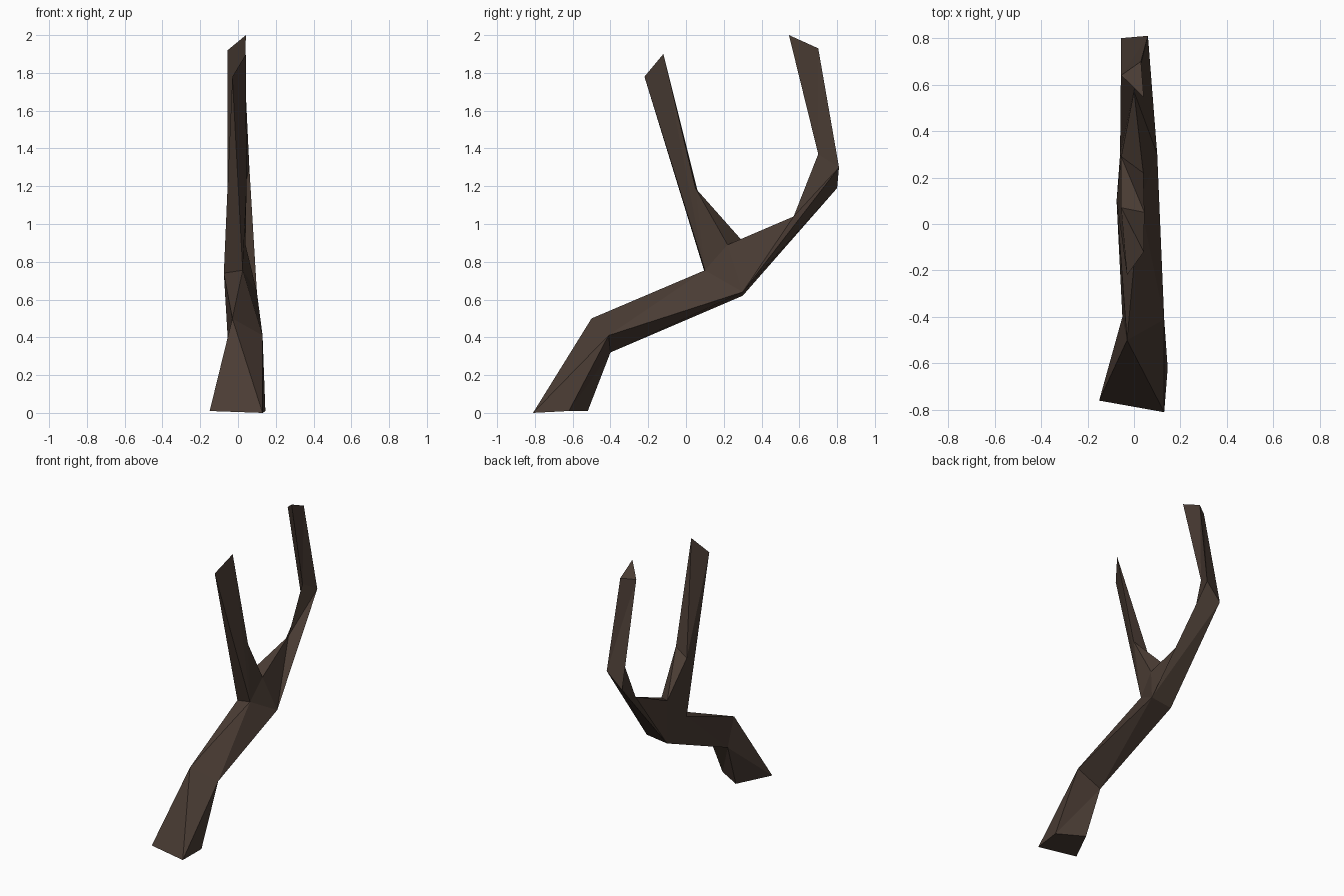
import bpy
import bmesh

if "Cube" in bpy.data.objects:
    bpy.data.objects.remove(bpy.data.objects["Cube"], do_unlink=True)

# Bark material
bark = bpy.data.materials.new("dark_bark")
bark.use_nodes = True
colour = (0.068, 0.045, 0.034, 1)
bark.diffuse_color = colour
bsdf = bark.node_tree.nodes["Principled BSDF"]
bsdf.inputs["Base Color"].default_value = colour
bsdf.inputs["Roughness"].default_value = 0.9

bm = bmesh.new()


def ring(*points):
    """Corner vertices of one cross-section."""
    return [bm.verts.new(p) for p in points]


def faces(*corner_lists):
    for corners in corner_lists:
        bm.faces.new(corners)


def sleeve(lower, upper):
    """Join two cross-sections with the same number of corners."""
    for i in range(len(lower)):
        j = (i + 1) % len(lower)
        faces((lower[i], lower[j], upper[j]), (lower[i], upper[j], upper[i]))


# Cross-sections from the cut foot up to the fork
foot = ring((-.15, -.76, .01), (.13, -.81, 0), (.145, -.62, .01), (-.03, -.52, .01))
knee = ring((-.03, -.5, .5), (.13, -.41, .41), (-.05, -.4, .32))
crotch = ring((.025, .1, .755), (-.075, .1, .74))
belly = ring((.1, .3, .64), (-.06, .3, .62))
saddle = ring((.04, .22, .89), (-.055, .29, .92))

# Cross-sections of the two arms
front_joint = ring((.045, .05, 1.19), (-.055, .07, 1.14))
front_tip = ring((.042, -.12, 1.9), (-.03, -.22, 1.78))
shoulder, = ring((0, .57, 1.04))
elbow = ring((.02, .7, 1.37), (.06, .81, 1.3), (-.055, .8, 1.19))
back_tip = ring((.042, .545, 2), (.03, .7, 1.93), (-.055, .64, 1.92))

foot_a, foot_b, foot_c, foot_d = foot
knee_top, knee_left, knee_low = knee
crotch_l, crotch_r = crotch
belly_l, belly_r = belly
saddle_l, saddle_r = saddle
joint_l, joint_r = front_joint
tip_high, tip_low = front_tip
elbow_in, elbow_l, elbow_r = elbow

# Flared foot
faces(
    foot,
    (foot_a, foot_b, knee_top),
    (foot_b, knee_left, knee_top),
    (foot_b, foot_c, knee_left),
    (foot_c, foot_d, knee_low),
    (foot_c, knee_low, knee_left),
    (foot_d, foot_a, knee_low),
    (foot_a, knee_top, knee_low),
)

# Sloping limb
faces(
    (knee_top, crotch_l, crotch_r),
    (knee_top, knee_left, crotch_l),
    (knee_left, belly_l, crotch_l),
    (knee_left, knee_low, belly_l),
    (knee_low, belly_r, belly_l),
    (knee_low, knee_top, crotch_r),
    (knee_low, crotch_r, belly_r),
)

# Fork
faces(
    (crotch_l, belly_l, saddle_l),
    (crotch_l, saddle_l, joint_l),
    (crotch_r, saddle_r, belly_r),
    (crotch_r, joint_r, saddle_r),
    (joint_l, saddle_l, saddle_r),
    (joint_l, saddle_r, joint_r),
)

# Front arm, ending in a narrow chisel edge
faces(
    (joint_l, joint_r, tip_high),
    (joint_r, tip_low, tip_high),
    (joint_r, crotch_r, tip_low),
    (crotch_r, crotch_l, tip_low),
    (crotch_l, joint_l, tip_high),
    (crotch_l, tip_high, tip_low),
)

# Back arm, up to the elbow
faces(
    (saddle_l, belly_l, shoulder),
    (saddle_l, shoulder, saddle_r),
    (saddle_r, shoulder, belly_r),
    (belly_l, elbow_l, shoulder),
    (belly_r, shoulder, elbow_r),
    (shoulder, elbow_l, elbow_in),
    (shoulder, elbow_in, elbow_r),
    (belly_l, belly_r, elbow_r),
    (belly_l, elbow_r, elbow_l),
)

# Back arm, above the elbow
sleeve(elbow, back_tip)
faces(back_tip)

bmesh.ops.recalc_face_normals(bm, faces=bm.faces[:])
mesh = bpy.data.meshes.new("forked_branch")
bm.to_mesh(mesh)
bm.free()
mesh.materials.append(bark)
branch = bpy.data.objects.new("forked_branch", mesh)
bpy.context.collection.objects.link(branch)
